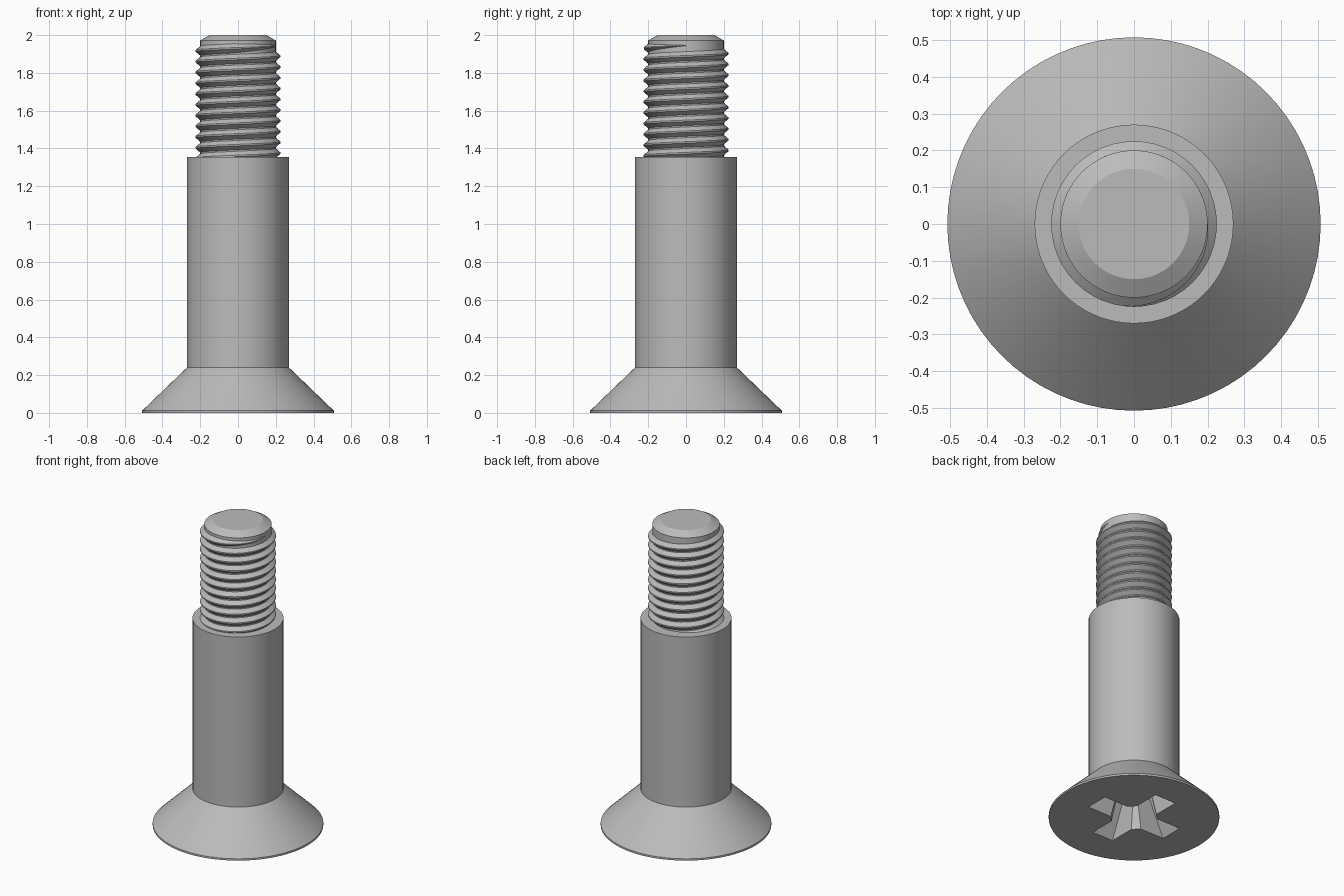
import bpy, bmesh, math

if "Cube" in bpy.data.objects:
    bpy.data.objects.remove(bpy.data.objects["Cube"], do_unlink=True)

steel = bpy.data.materials.new("grey steel")
steel.use_nodes = True
GREY = (0.5, 0.5, 0.5, 1)
steel.diffuse_color = GREY
steel.node_tree.nodes["Principled BSDF"].inputs["Base Color"].default_value = GREY

SIDES = 72


def loft(name, rings):
    """Skin a list of equal-length rings of points and cap both ends."""
    bm = bmesh.new()
    loops = [[bm.verts.new(p) for p in ring] for ring in rings]
    n = len(loops[0])
    for a, b in zip(loops, loops[1:]):
        for i in range(n):
            j = (i + 1) % n
            bm.faces.new((a[i], a[j], b[j], b[i]))
    bm.faces.new(loops[0][::-1])
    bm.faces.new(loops[-1])
    bmesh.ops.recalc_face_normals(bm, faces=bm.faces)
    mesh = bpy.data.meshes.new(name)
    bm.to_mesh(mesh)
    bm.free()
    mesh.materials.append(steel)
    obj = bpy.data.objects.new(name, mesh)
    bpy.context.collection.objects.link(obj)
    return obj


def circle(r, z, n=SIDES):
    return [(r * math.cos(math.tau * i / n), r * math.sin(math.tau * i / n), z)
            for i in range(n)]


def rectangle(x, y, z):
    return [(-x, -y, z), (x, -y, z), (x, y, z), (-x, y, z)]


def select_only(obj):
    bpy.ops.object.select_all(action='DESELECT')
    obj.select_set(True)
    bpy.context.view_layer.objects.active = obj


# Countersunk head and plain shank
body = loft("head_and_shank", [circle(r, z) for r, z in
            ((0.507, 0), (0.507, 0.012), (0.27, 0.24), (0.27, 1.355))])

# Cross recess in the head: two tapered wings and a tapered core
DEPTH = 0.28
cutters = [
    loft("wing_cutter_x", [rectangle(0.295, 0.077, -0.01), rectangle(0.13, 0.05, DEPTH)]),
    loft("wing_cutter_y", [rectangle(0.077, 0.295, -0.01), rectangle(0.05, 0.13, DEPTH)]),
    loft("core_cutter", [circle(0.15, -0.012, 8), circle(0.08, DEPTH + 0.01, 8)]),
]
# turn the eight-sided core so that flats face the corners between wings
cutters[2].rotation_euler.z = math.pi / 8
for cutter in cutters:
    cutter.hide_render = True
    mod = body.modifiers.new("recess", 'BOOLEAN')
    mod.operation = 'DIFFERENCE'
    mod.solver = 'EXACT'
    mod.object = cutter
    select_only(body)
    bpy.ops.object.modifier_apply(modifier=mod.name)
for cutter in cutters:
    bpy.data.objects.remove(cutter, do_unlink=True)

# Threaded end core with a chamfered tip
core = loft("threaded_core", [circle(r, z) for r, z in
            ((0.2, 1.34), (0.2, 1.972), (0.15, 2.0))])

# Helical thread ridge, fading into the core at its top end
PITCH, TOP, TURNS, STEPS = 0.057, 1.945, 10.7, 48
sections = []
count = int(TURNS * STEPS)
for k in range(count + 1):
    turn = -k / STEPS
    a, z = math.tau * turn, TOP + PITCH * turn
    fade = min(1, 0.05 + k / (STEPS * 0.28))
    crest = 0.2 + 0.025 * fade
    half = 0.025 * fade
    outline = ((0.194, -half), (0.2, -half), (crest, -0.004 * fade),
               (crest, 0.004 * fade), (0.2, half), (0.194, half))
    sections.append([(r * math.cos(a), r * math.sin(a), z + dz) for r, dz in outline])
thread = loft("thread_ridge", sections)

for obj in (body, core, thread):
    select_only(obj)
    bpy.ops.object.shade_smooth_by_angle(angle=math.radians(25))
